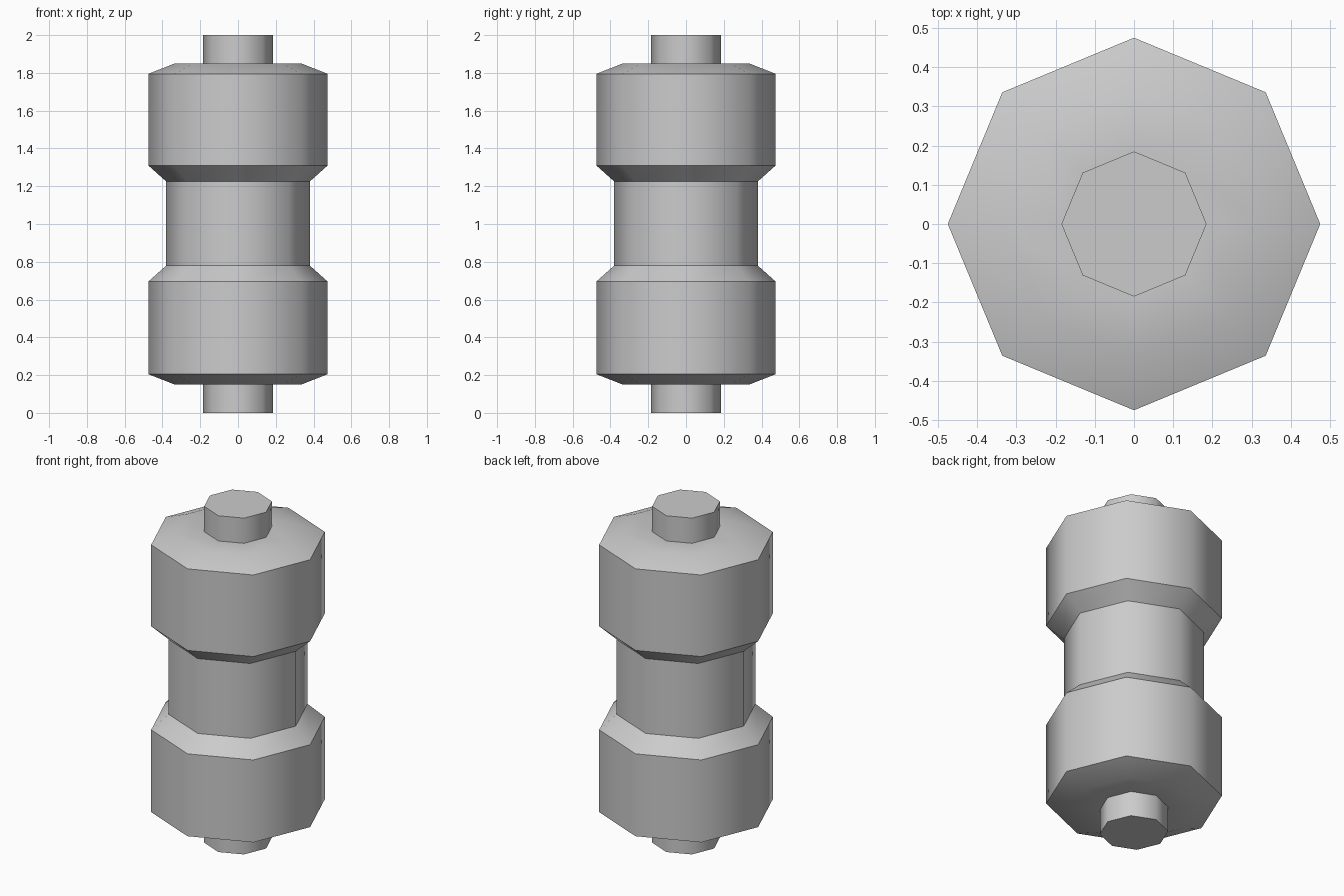
import bpy, bmesh
from math import cos, sin, pi

if "Cube" in bpy.data.objects:
    bpy.data.objects.remove(bpy.data.objects["Cube"])

SIDES = 8


def lathe(name, profile, soft=(), cap_start=False, cap_end=False):
    """Spin (radius, z) points into an octagonal part; rings in 'soft' stay smooth."""
    bm = bmesh.new()
    rings = [[bm.verts.new((r * cos(2 * pi * i / SIDES), r * sin(2 * pi * i / SIDES), z))
              for i in range(SIDES)] for r, z in profile]
    for a, b in zip(rings, rings[1:]):
        for i in range(SIDES):
            j = (i + 1) % SIDES
            bm.faces.new((a[i], a[j], b[j], b[i]))
    if cap_start:
        bm.faces.new(rings[0][::-1])
    if cap_end:
        bm.faces.new(rings[-1])
    for f in bm.faces:
        f.smooth = True
    for k, ring in enumerate(rings):
        if k not in soft:
            for i in range(SIDES):
                bm.edges.get((ring[i], ring[(i + 1) % SIDES])).smooth = False
    mesh = bpy.data.meshes.new(name)
    bm.to_mesh(mesh)
    bm.free()
    obj = bpy.data.objects.new(name, mesh)
    bpy.context.collection.objects.link(obj)
    return obj


PIN, RIM, DRUM, WAIST = 0.185, 0.335, 0.475, 0.38

# Two drums joined by a narrower waist, with softly chamfered ends
lathe("drum_body", [(PIN, 0.15), (RIM, 0.15), (DRUM, 0.205), (DRUM, 0.695),
                    (WAIST, 0.78), (WAIST, 1.225), (DRUM, 1.31), (DRUM, 1.795),
                    (RIM, 1.85), (PIN, 1.85)], soft=(1, 8))

# Short pins at each end
lathe("lower_pin", [(PIN, 0.0), (PIN, 0.15)], cap_start=True)
lathe("upper_pin", [(PIN, 1.85), (PIN, 2.0)], cap_end=True)
